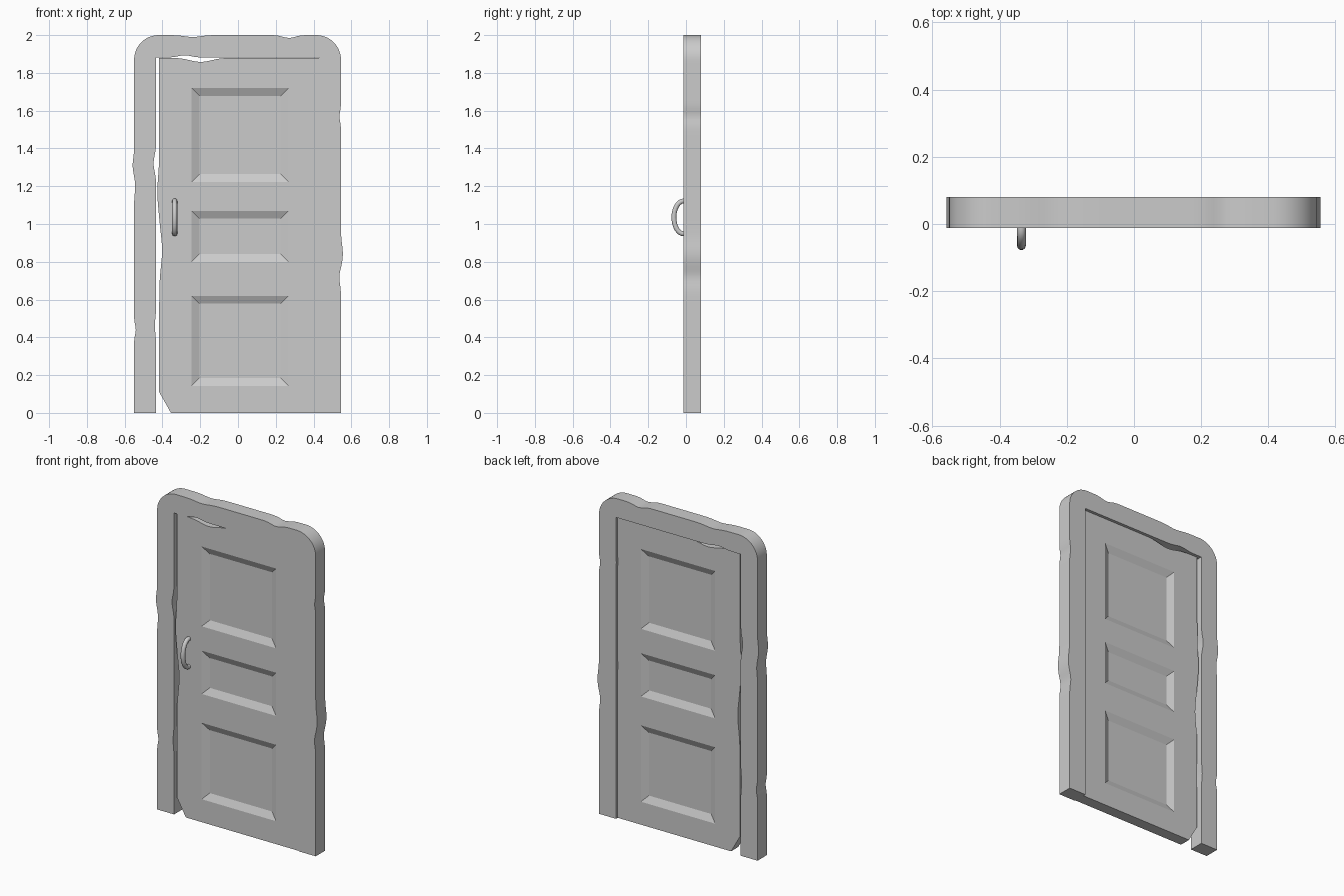
import bpy, bmesh, math

if "Cube" in bpy.data.objects:
    bpy.data.objects.remove(bpy.data.objects["Cube"])

FRONT, BACK = -0.012, 0.08


def edge(p, q, bumps=(), step=0.02):
    """Sample a line p->q, pushed to its left by soft bumps (position along, height, width)."""
    dx, dz = q[0] - p[0], q[1] - p[1]
    length = math.hypot(dx, dz)
    n = max(1, round(length / step)) if bumps else 1
    pts = []
    for i in range(n):
        d = length * i / n
        h = sum(a * math.exp(-((d - c) / w) ** 2) for c, a, w in bumps) if 0 < i else 0
        pts.append((p[0] + dx * d / length - dz / length * h,
                    p[1] + dz * d / length + dx / length * h))
    return pts


def arc(cx, cz, r, a0, a1, n=12):
    return [(cx + r * math.cos(math.radians(a0 + (a1 - a0) * i / n)),
             cz + r * math.sin(math.radians(a0 + (a1 - a0) * i / n))) for i in range(n)]


def smooth(ob, degrees):
    bpy.ops.object.select_all(action='DESELECT')
    bpy.context.view_layer.objects.active = ob
    ob.select_set(True)
    bpy.ops.object.shade_smooth_by_angle(angle=math.radians(degrees))


def add_mesh(name, bm):
    bmesh.ops.recalc_face_normals(bm, faces=bm.faces)
    me = bpy.data.meshes.new(name)
    bm.to_mesh(me)
    bm.free()
    ob = bpy.data.objects.new(name, me)
    bpy.context.collection.objects.link(ob)
    return ob


def slab(name, pts, y0, y1):
    """Extrude an x-z outline from y0 to y1."""
    bm = bmesh.new()
    face = bm.faces.new([bm.verts.new((x, y0, z)) for x, z in pts])
    ext = bmesh.ops.extrude_face_region(bm, geom=[face])
    for v in ext['geom']:
        if isinstance(v, bmesh.types.BMVert):
            v.co.y = y1
    return add_mesh(name, bm)


# Frame: worn outer outline with rounded top corners, then the inner opening
R = 0.13
outline = (
    edge((-0.55, 0), (-0.55, 2 - R), [(0.44, -0.009, 0.035), (1.2, -0.006, 0.05), (1.31, 0.008, 0.05)])
    + arc(-0.55 + R, 2 - R, R, 180, 90)
    + edge((-0.42, 2), (0.415, 2), [(0.18, -0.01, 0.06), (0.69, -0.015, 0.045)])
    + arc(0.545 - R, 2 - R, R, 90, 0)
    + edge((0.545, 2 - R), (0.545, 0), [(0.3, -0.008, 0.035), (1.03, 0.01, 0.07), (1.15, -0.009, 0.05)])
    + edge((0.545, 0), (0.428, 0))
    + edge((0.428, 0), (0.428, 1.881), [(0.95, 0.003, 0.02), (1.6, 0.003, 0.02)])
    + edge((0.428, 1.881), (-0.433, 1.881), [(0.71, -0.012, 0.05)])
    + edge((-0.433, 1.881), (-0.433, 0), [(0.56, -0.014, 0.06), (1.42, -0.007, 0.06)])
    + [(-0.433, 0)]
    + edge((-0.433, 0), (-0.55, 0))[1:]
)
frame = slab("door_frame", outline, FRONT, BACK)
smooth(frame, 30)

# Door leaf: chipped bottom corner, chipped top and latch edge
D0, D1 = FRONT + 0.005, BACK - 0.017
leaf = (
    [(-0.355, 0)]
    + edge((-0.417, 0.11), (-0.417, 1.88), [(0.75, -0.015, 0.12), (1.06, 0.01, 0.11)])
    + edge((-0.417, 1.88), (0.43, 1.88), [(0.22, -0.022, 0.08)])
    + [(0.43, 1.88), (0.43, 0)]
)
door = slab("door_leaf", leaf, D0, D1)

# Sunken panels with sloped borders, cut into both faces
SLOPE, DEPTH = 0.042, 0.02
bm = bmesh.new()
for z0, z1 in ((0.143, 0.62), (0.80, 1.07), (1.222, 1.72)):
    for y, s in ((D0, 1), (D1, -1)):
        loops = []
        for k in (-0.5, 1):
            m = SLOPE * k
            loops.append([bm.verts.new((x, y + s * DEPTH * k, z)) for x, z in (
                (-0.246 + m, z0 + m), (0.268 - m, z0 + m), (0.268 - m, z1 - m), (-0.246 + m, z1 - m))])
        a, b = loops
        bm.faces.new(a)
        bm.faces.new(b)
        for i in range(4):
            j = (i + 1) % 4
            bm.faces.new((a[i], a[j], b[j], b[i]))
cutter = add_mesh("panel_cutter", bm)
cutter.hide_render = True
mod = door.modifiers.new("panels", 'BOOLEAN')
mod.operation = 'DIFFERENCE'
mod.solver = 'EXACT'
mod.object = cutter
bpy.context.view_layer.objects.active = door
bpy.ops.object.modifier_apply(modifier=mod.name)
bpy.data.objects.remove(cutter)
smooth(door, 18)

# Handle: bowed round bar
cu = bpy.data.curves.new("handle", 'CURVE')
cu.dimensions = '3D'
cu.bevel_depth = 0.0135
cu.bevel_resolution = 3
cu.use_fill_caps = True
N = 16
path = [(D0 + 0.012, 0.948)]
path += [(FRONT - 0.052 * math.sin(math.pi * i / N), 1.035 - 0.087 * math.cos(math.pi * i / N))
         for i in range(N + 1)]
path += [(D0 + 0.012, 1.122)]
sp = cu.splines.new('POLY')
sp.points.add(len(path) - 1)
for p, (y, z) in zip(sp.points, path):
    p.co = (-0.335, y, z, 1)
handle = bpy.data.objects.new("handle", cu)
bpy.context.collection.objects.link(handle)
bpy.ops.object.select_all(action='DESELECT')
bpy.context.view_layer.objects.active = handle
handle.select_set(True)
bpy.ops.object.convert(target='MESH')
smooth(bpy.context.object, 40)
